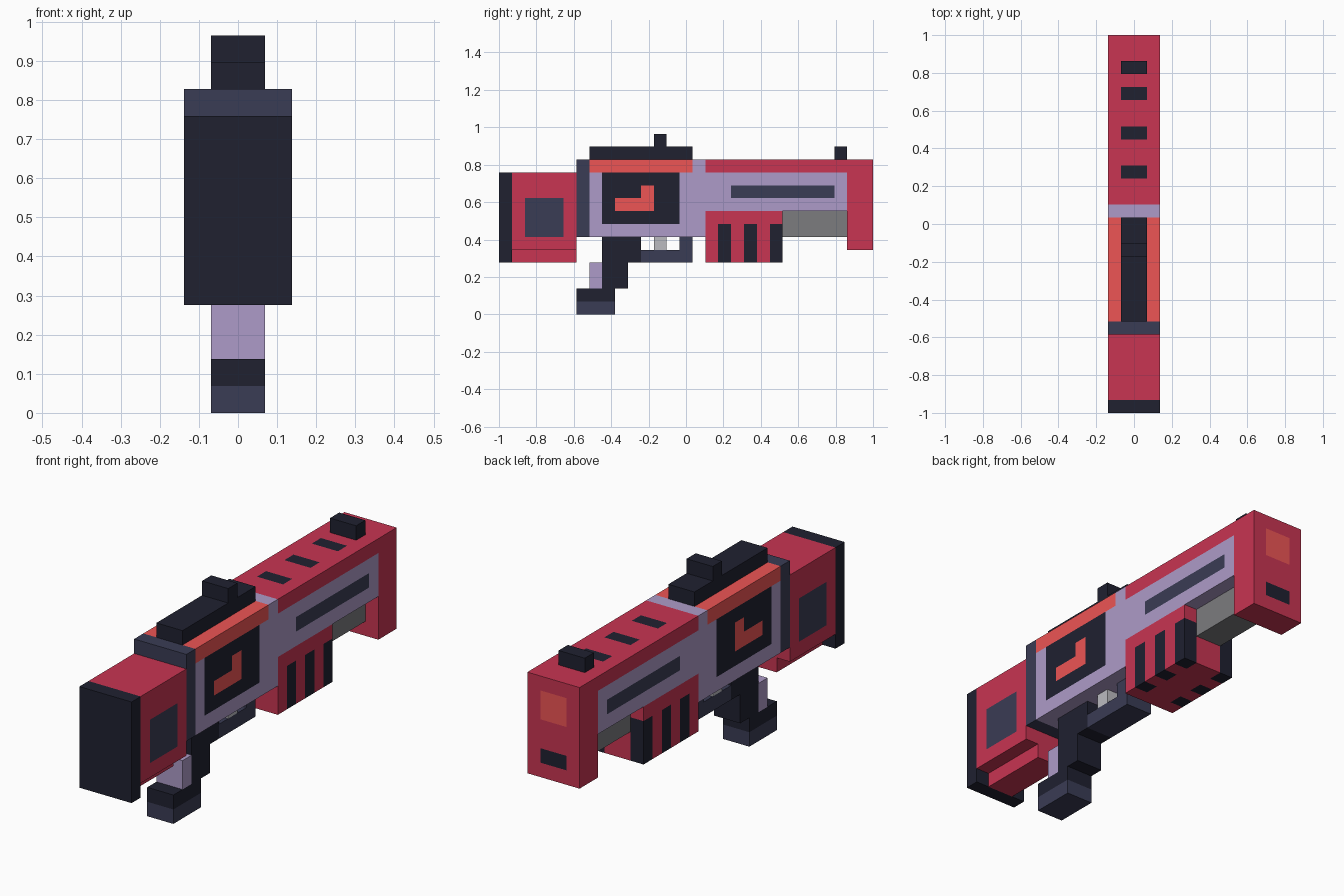
import bpy, bmesh
from mathutils import Vector

if "Cube" in bpy.data.objects:
    bpy.data.objects.remove(bpy.data.objects["Cube"])

V = 2 / 29  # one block; x is counted from the centre, y from the rear end, z from the floor

COLOURS = {
    "red": (0.58, 0.035, 0.085), "coral": (0.85, 0.09, 0.09), "lilac": (0.42, 0.33, 0.58),
    "dark": (0.014, 0.015, 0.03), "slate": (0.042, 0.045, 0.09), "steel": (0.2, 0.2, 0.21),
    "silver": (0.5, 0.5, 0.53),
}
MATS = {}
for key, rgb in COLOURS.items():
    MATS[key] = bpy.data.materials.new(key)
    MATS[key].diffuse_color = (*rgb, 1)


def part(name, colour, boxes, paint=()):
    """Boxes are (half width, y0, y1, z0, z1).
    Paint is (colour, x0, x1, y0, y1, z0, z1): faces inside that region are recoloured."""
    bm = bmesh.new()
    for w, y0, y1, z0, z1 in boxes:
        verts = bmesh.ops.create_cube(bm, size=1)["verts"]
        bmesh.ops.scale(bm, vec=(2 * w, y1 - y0, z1 - z0), verts=verts)
        bmesh.ops.translate(bm, vec=(0, (y0 + y1) / 2, (z0 + z1) / 2), verts=verts)
    # cut the faces along the borders of the painted regions
    for axis in range(3):
        normal = Vector([float(i == axis) for i in range(3)])
        for value in sorted({v for p in paint for v in p[1 + 2 * axis:3 + 2 * axis]}):
            geom = bm.verts[:] + bm.edges[:] + bm.faces[:]
            bmesh.ops.bisect_plane(bm, geom=geom, dist=1e-4, plane_co=normal * value, plane_no=normal)
    names = [colour]
    for p in paint:
        if p[0] not in names:
            names.append(p[0])
        for f in bm.faces:
            c = f.calc_center_median()
            if all(p[1 + 2 * a] - 0.01 < c[a] < p[2 + 2 * a] + 0.01 for a in range(3)):
                f.material_index = names.index(p[0])
    # blocks to units
    for v in bm.verts:
        v.co = (v.co.x * V, v.co.y * V - 1, v.co.z * V)
    bmesh.ops.recalc_face_normals(bm, faces=bm.faces)
    mesh = bpy.data.meshes.new(name)
    bm.to_mesh(mesh)
    bm.free()
    for n in names:
        mesh.materials.append(MATS[n])
    obj = bpy.data.objects.new(name, mesh)
    bpy.context.collection.objects.link(obj)
    return obj


# shoulder stock with a narrower underside and side panels
part("butt_plate", "dark", [(2, 0, 1, 4, 11)])
part("stock", "red", [(2, 1, 6, 5, 11), (1, 1, 6, 4, 5)], [("slate", -2, 2, 2, 5, 6, 9)])
part("collar", "slate", [(2, 6, 7, 6, 12)])

# receiver with dark side windows, bent indicator lights and a bright upper band
part("receiver", "lilac", [(2, 7, 16, 6, 12)], [
    ("coral", -2, 2, 7, 15, 11, 12),
    ("dark", -2, 2, 8, 14, 7, 11),
    ("coral", -2, 2, 9, 12, 8, 9),
    ("coral", -2, 2, 11, 12, 9, 10),
])

# sights
part("top_rail", "dark", [(1, 7, 15, 12, 13)])
part("rear_sight", "dark", [(1, 12, 13, 13, 14)])
part("front_sight", "dark", [(1, 26, 27, 12, 13)])

# barrel: side shroud, vented cover and muzzle
part("barrel_shroud", "lilac", [(2, 16, 27, 8, 11)], [("slate", -2, 2, 18, 26, 9, 10)])
part("barrel_cover", "red", [(2, 16, 27, 11, 12)],
     [("dark", -1, 1, y, y + 1, 12, 12) for y in (18, 21, 24)])
part("muzzle", "red", [(2, 27, 29, 5, 12)], [
    ("coral", -1, 1, 29, 29, 9, 11),
    ("dark", -1, 1, 29, 29, 6, 7),
])
part("lower_tube", "steel", [(1, 22, 27, 6, 8)])

# ribbed fore grip
part("fore_grip", "red", [(2, 16, 22, 4, 8)],
     [("dark", x, x + 1, y, y + 1, 4, 7) for y in (17, 19, 21) for x in (-2, 1)])

# pistol grip, stepping backwards towards its foot
part("pistol_grip", "dark", [(1, 8, 11, 4, 6), (1, 8, 10, 2, 4), (1, 6, 9, 1, 2)])
part("grip_back", "lilac", [(1, 7, 8, 2, 4)])
part("grip_foot", "slate", [(1, 6, 9, 0, 1)])

# trigger and its guard
part("trigger_guard", "slate", [(1, 11, 15, 4, 5), (1, 14, 15, 5, 6)])
part("trigger", "silver", [(1, 12, 13, 5, 6)])

for m in bpy.data.materials:
    if m.users and not m.is_grease_pencil:
        m.use_nodes = True
        m.node_tree.nodes["Principled BSDF"].inputs["Base Color"].default_value = m.diffuse_color
